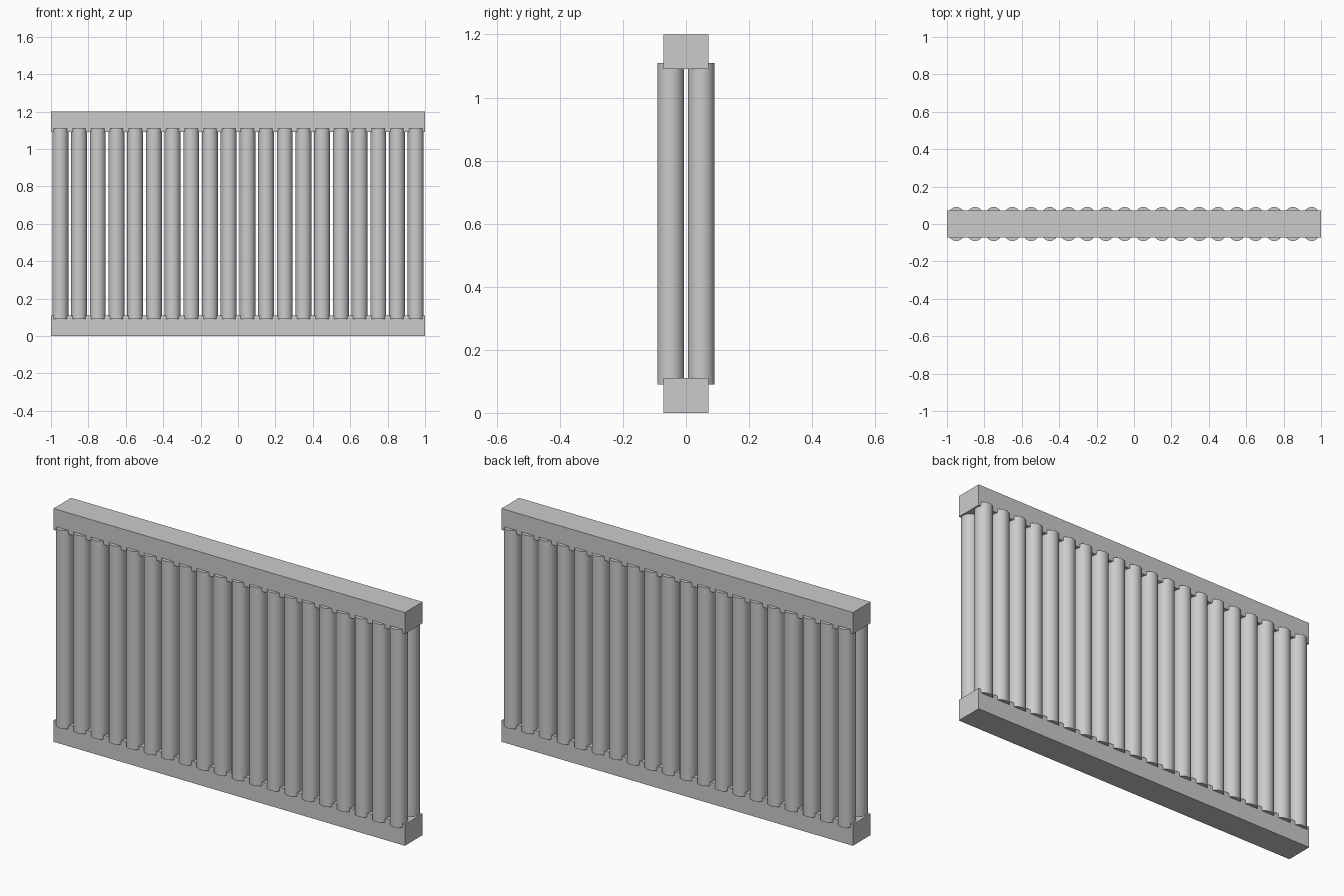
import bpy

if "Cube" in bpy.data.objects:
    bpy.data.objects.remove(bpy.data.objects["Cube"])

WIDTH, HEIGHT = 2.0, 1.2
HEADER_DEPTH, HEADER_H = 0.143, 0.11
TUBE_R, TUBE_Y = 0.0425, 0.0485
TUBE_BOTTOM, TUBE_TOP = 0.09, 1.11
COLUMNS, PITCH = 20, 0.1


def header(name, z):
    bpy.ops.mesh.primitive_cube_add(size=1, location=(0, 0, z))
    ob = bpy.context.object
    ob.name = name
    ob.scale = (WIDTH, HEADER_DEPTH, HEADER_H)
    bpy.ops.object.transform_apply(location=False, rotation=False, scale=True)


def tube_row(name, y):
    # One tube repeated along the width
    bpy.ops.mesh.primitive_cylinder_add(
        vertices=24, radius=TUBE_R, depth=TUBE_TOP - TUBE_BOTTOM,
        location=(-(COLUMNS - 1) * PITCH / 2, y, (TUBE_TOP + TUBE_BOTTOM) / 2))
    ob = bpy.context.object
    ob.name = name
    bpy.ops.object.shade_smooth_by_angle()
    array = ob.modifiers.new("columns", 'ARRAY')
    array.count = COLUMNS
    array.use_relative_offset = False
    array.use_constant_offset = True
    array.constant_offset_displace = (PITCH, 0, 0)


# Horizontal manifolds
header("bottom_header", HEADER_H / 2)
header("top_header", HEIGHT - HEADER_H / 2)

# Front and back rows of vertical tubes
tube_row("front_tubes", -TUBE_Y)
tube_row("back_tubes", TUBE_Y)
